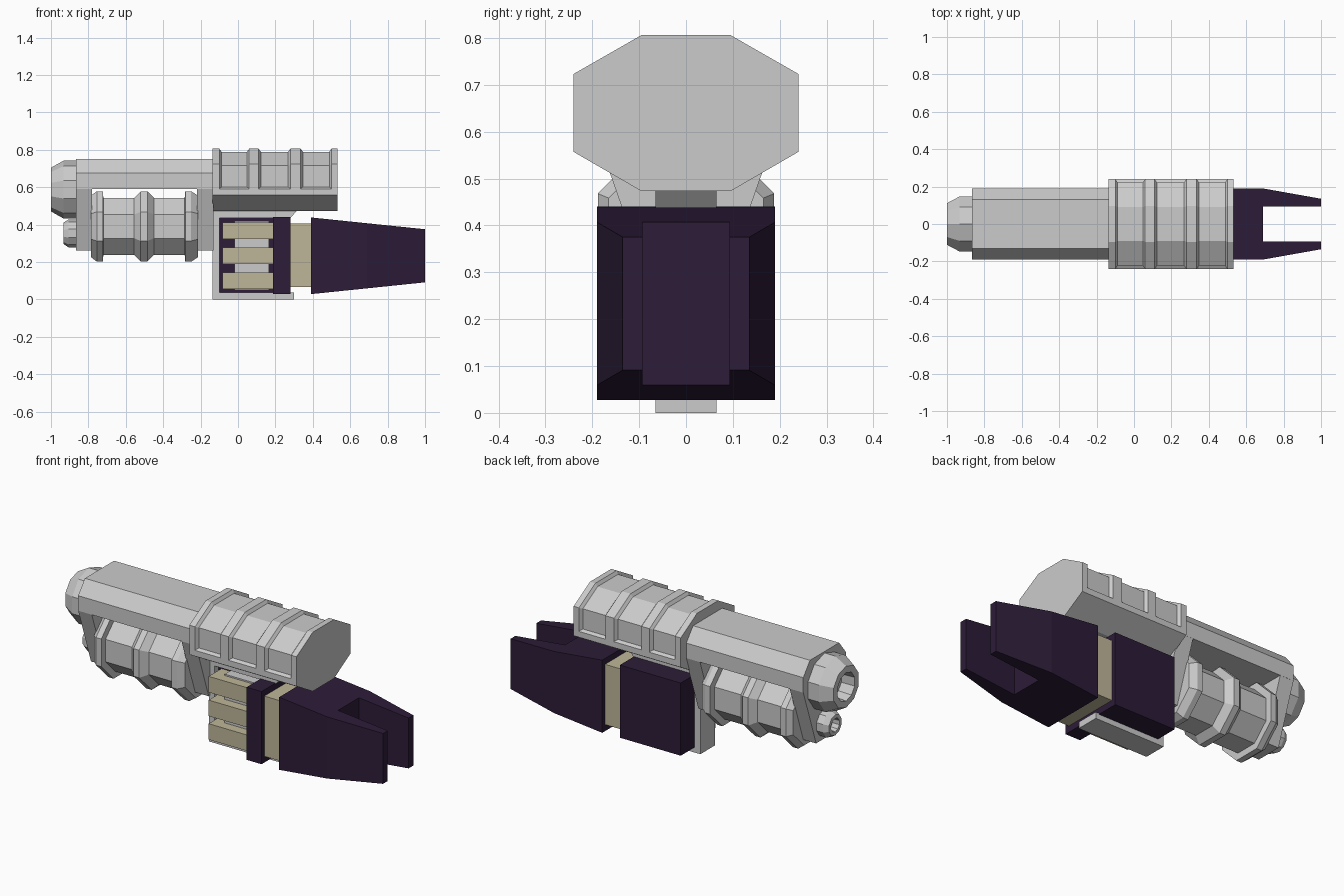
import bpy, bmesh
from math import cos, sin, pi, radians

if "Cube" in bpy.data.objects:
    bpy.data.objects.remove(bpy.data.objects["Cube"])


def material(name, rgb):
    m = bpy.data.materials.new(name)
    m.diffuse_color = (*rgb, 1)
    m.use_nodes = True
    m.node_tree.nodes["Principled BSDF"].inputs["Base Color"].default_value = m.diffuse_color
    return m


PURPLE = material("dark_purple", (0.026, 0.012, 0.04))
TAN = material("pale_tan", (0.52, 0.47, 0.32))


def finish(name, bm, mat=None):
    bmesh.ops.recalc_face_normals(bm, faces=bm.faces)
    me = bpy.data.meshes.new(name)
    bm.to_mesh(me)
    bm.free()
    ob = bpy.data.objects.new(name, me)
    bpy.context.collection.objects.link(ob)
    if mat:
        me.materials.append(mat)
    return ob


def loft(name, stations, mat=None):
    """Skin a list of (x, [(y, z), ...]) cross-sections and cap both ends."""
    bm = bmesh.new()
    rings = [[bm.verts.new((x, y, z)) for y, z in ring] for x, ring in stations]
    n = len(rings[0])
    for a, b in zip(rings, rings[1:]):
        for i in range(n):
            j = (i + 1) % n
            bm.faces.new((a[i], a[j], b[j], b[i]))
    bm.faces.new(rings[0])
    bm.faces.new(rings[-1])
    return finish(name, bm, mat)


def prism(name, x0, x1, ring, mat=None):
    return loft(name, [(x0, ring), (x1, ring)], mat)


def rect(y0, y1, z0, z1):
    return [(y0, z0), (y1, z0), (y1, z1), (y0, z1)]


def box(name, x0, x1, y0, y1, z0, z1, mat=None):
    return prism(name, x0, x1, rect(y0, y1, z0, z1), mat)


def mirrored(half):
    """Close a half profile (listed bottom to top) across y = 0."""
    return half + [(-y, z) for y, z in reversed(half)]


def circle(r, n, zc, phase):
    """Regular n-gon ring around (0, zc)."""
    return [(r * cos(phase + 2 * pi * i / n), zc + r * sin(phase + 2 * pi * i / n))
            for i in range(n)]


# Main barrel with its two tapered hangers
prism("barrel", -0.865, -0.13, mirrored([(0.19, 0.59), (0.19, 0.675), (0.13, 0.75)]))
hanger = mirrored([(0.075, 0.26), (0.19, 0.592)])
prism("front_hanger", -0.865, -0.78, hanger)
prism("rear_hanger", -0.22, -0.13, hanger)

# Hollow muzzles
loft("muzzle", [(x, circle(r, 10, 0.587, radians(18))) for x, r in
                [(-0.86, 0.155), (-0.932, 0.155), (-1.0, 0.117), (-1.0, 0.08), (-0.92, 0.075)]])
loft("small_muzzle", [(x, circle(r, 10, 0.353, radians(18))) for x, r in
                      [(-0.86, 0.075), (-0.905, 0.075), (-0.932, 0.058), (-0.932, 0.038), (-0.89, 0.036)]])

# Ribbed drum under the barrel: apothem along x
drum = [(-0.785, 0.165), (-0.755, 0.188), (-0.722, 0.188), (-0.72, 0.153),
        (-0.555, 0.153), (-0.52, 0.188), (-0.485, 0.188), (-0.45, 0.153),
        (-0.285, 0.153), (-0.282, 0.188), (-0.25, 0.188), (-0.215, 0.165)]
loft("drum", [(x, circle(a / cos(pi / 8), 8, 0.39, pi / 8)) for x, a in drum])


# Ribbed upper housing: recessed panels above z = 0.59
def housing(d):
    return mirrored([(0.095, 0.473), (0.24, 0.557), (0.24, 0.59), (0.24 - d, 0.592 + d / 2),
                     (0.24 - d, 0.723 - d / 2), (0.095 - d / 4, 0.806 - d)])


D = 0.017
stations = [(-0.135, 0)]
for a, b in [(-0.1, 0.06), (0.11, 0.28), (0.335, 0.5)]:
    stations += [(a, 0), (a + 0.012, D), (b - 0.012, D), (b, 0)]
stations.append((0.533, 0))
loft("upper_housing", [(x, housing(d)) for x, d in stations])

# Grey C-shaped frame and core
box("frame_front", -0.135, -0.1, -0.065, 0.065, 0, 0.48)
box("frame_bottom", -0.11, 0.3, -0.065, 0.065, 0, 0.036)
loft("frame_top", [(-0.11, rect(-0.065, 0.065, 0.435, 0.48)),
                   (0.28, rect(-0.065, 0.065, 0.435, 0.48)),
                   (0.315, rect(-0.065, 0.065, 0.474, 0.48))])
box("core", -0.02, 0.165, -0.09, 0, 0.05, 0.42)

# Dark receiver: solid on the back, open on the front with three cells
box("receiver_shell", -0.1, 0.28, -0.03, 0.19, 0.03, 0.44, PURPLE)
box("receiver_block", 0.187, 0.28, -0.19, -0.03, 0.03, 0.44, PURPLE)
for i, z in enumerate((0.055, 0.188, 0.322)):
    box(f"cell_{i + 1}", -0.082, 0.187, -0.145, -0.03, z, z + 0.09, TAN)

# Neck and forked stock
box("neck", 0.28, 0.39, -0.165, 0.165, 0.065, 0.405, TAN)
loft("stock_body", [(0.39, rect(-0.19, 0.19, 0.028, 0.438)),
                    (0.69, rect(-0.19, 0.19, 0.059, 0.407))], PURPLE)
for name, s in (("stock_prong_front", -1), ("stock_prong_back", 1)):
    loft(name, [(0.69, rect(0.093 * s, 0.19 * s, 0.059, 0.407)),
                (1.0, rect(0.093 * s, 0.135 * s, 0.091, 0.375))], PURPLE)
